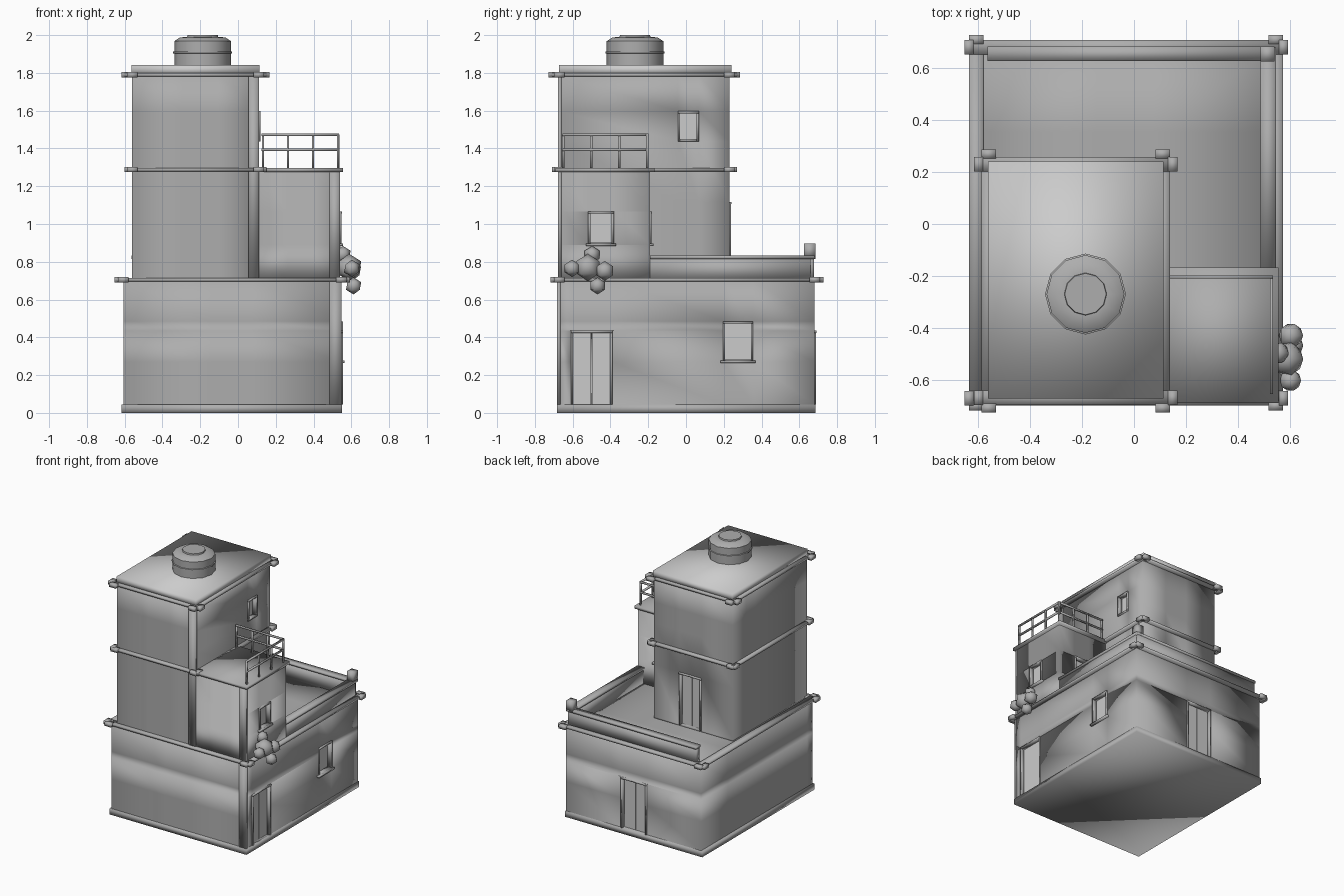
import bpy, bmesh, math
from mathutils import Matrix

if "Cube" in bpy.data.objects:
    bpy.data.objects.remove(bpy.data.objects["Cube"])


def material(name, v):
    m = bpy.data.materials.new(name)
    m.diffuse_color = (v, v, v, 1)
    m.use_nodes = True
    m.node_tree.nodes["Principled BSDF"].inputs["Base Color"].default_value = m.diffuse_color
    return m


PLASTER = material("dark_plaster", .42)
LIGHT = material("light_grey", .8)


# Soft shading across every edge, except for flat panes and door leaves
def make(name, bm, smooth=True, mat=PLASTER):
    for f in bm.faces:
        f.smooth = smooth
    me = bpy.data.meshes.new(name)
    bm.to_mesh(me)
    bm.free()
    me.materials.append(mat)
    ob = bpy.data.objects.new(name, me)
    bpy.context.collection.objects.link(ob)
    return ob


def add_box(bm, x0, x1, y0, y1, z0, z1):
    m = Matrix.Translation(((x0 + x1) / 2, (y0 + y1) / 2, (z0 + z1) / 2))
    bmesh.ops.create_cube(bm, size=1, matrix=m @ Matrix.Diagonal((x1 - x0, y1 - y0, z1 - z0, 1)))


def boxes(name, items, smooth=True, mat=PLASTER):
    bm = bmesh.new()
    for b in items:
        add_box(bm, *b)
    return make(name, bm, smooth, mat)


# Frame, sill and pane or leaves of one opening in a wall facing +axis
def fittings(name, axis, pos, c, w, z0, z1, door, sill):
    def b(u0, u1, n0, n1, a, d):
        if axis == 'x':
            return (pos + n0, pos + n1, u0, u1, a, d)
        return (u0, u1, pos + n0, pos + n1, a, d)
    l, r, t = c - w / 2, c + w / 2, .012
    frame = [b(l, l + t, -.03, .008, z0, z1), b(r - t, r, -.03, .008, z0, z1),
             b(l, r, -.03, .01, z1 - t, z1)]
    if not door:
        frame.append(b(l, r, -.03, .008, z0, z0 + t))
    if sill:
        frame.append(b(l - .013, r + .013, -.02, .017, z0 - .006, z0 + .008))
    boxes(name + "_frame", frame)
    if door:
        boxes(name + "_leaves", [b(l + t, c - .002, -.04, -.02, z0, z1 - t),
                                 b(c + .002, r - t, -.04, -.02, z0, z1 - t)], False, LIGHT)
    else:
        boxes(name + "_pane", [b(l + t, r - t, -.04, -.024, z0 + t, z1 - t)], False, LIGHT)


# Volume whose walls are split round each opening and pushed in there
def volume(name, box, openings):
    bm = bmesh.new()
    add_box(bm, *box)
    for _, axis, pos, c, w, z0, z1, door, sill in openings:
        u = 1 if axis == 'x' else 0
        for i, v in ((u, c - w / 2), (u, c + w / 2), (2, z0), (2, z1)):
            p = [0, 0, 0]
            p[i] = 1
            co = [v * k for k in p]
            bmesh.ops.bisect_plane(bm, geom=bm.verts[:] + bm.edges[:] + bm.faces[:],
                                   plane_co=co, plane_no=p)
    for o in openings:
        _, axis, pos, c, w, z0, z1 = o[:7]
        n, u = (0, 1) if axis == 'x' else (1, 0)
        hit = []
        for f in bm.faces:
            m = f.calc_center_median()
            if abs(m[n] - pos) < 1e-4 and abs(m[u] - c) < w / 2 and z0 < m.z < z1:
                hit.append(f)
        res = bmesh.ops.extrude_face_region(bm, geom=hit)
        bmesh.ops.delete(bm, geom=hit, context='FACES')
        for v in res['geom']:
            if isinstance(v, bmesh.types.BMVert):
                v.co[n] -= .035
        fittings(*o)
    bmesh.ops.recalc_face_normals(bm, faces=bm.faces)
    make(name, bm)


volume("ground_floor", (-.605, .547, -.675, .68, .02, .705), [
    ("side_door", 'x', .547, -.50, .22, .045, .435, True, False),
    ("side_window", 'x', .547, .275, .16, .27, .485, False, True),
    ("back_door", 'y', .68, -.035, .22, .045, .435, True, False)])
volume("tower", (-.56, .11, -.67, .23, .70, 1.79), [
    ("terrace_door", 'y', .23, -.20, .19, .715, 1.117, True, False),
    ("tower_window", 'x', .11, .0125, .11, 1.437, 1.597, False, False)])
volume("side_room", (.10, .54, -.67, -.19, .70, 1.285), [
    ("room_window", 'x', .54, -.45, .135, .89, 1.067, False, True),
    ("room_back_window", 'y', -.19, .33, .135, .89, 1.067, False, True)])
boxes("plinth", [(-.617, .55, -.683, .685, 0, .045)])

# Corner pilasters on the front
boxes("corner_pilasters", [(.485, .548, -.682, -.665, .045, .70),
                           (.055, .112, -.678, -.66, .70, 1.78),
                           (.485, .541, -.677, -.66, .70, 1.28)])


# String courses: crossed bars with thicker block ends
def course(name, x0, x1, y0, y1, z, over):
    h, w, e, k = .009, .028, .035, .014
    b = []
    for y in (y0, y1):
        b += [(x0 - over + .01, x1 + over - .01, y - w, y + w, z - h, z + h),
              (x0 - over, x0 - over + e, y - w, y + w, z - k, z + k),
              (x1 + over - e, x1 + over, y - w, y + w, z - k, z + k)]
    for x in (x0, x1):
        b += [(x - w, x + w, y0 - over + .01, y1 + over - .01, z - h, z + h),
              (x - w, x + w, y0 - over, y0 - over + e, z - k, z + k),
              (x - w, x + w, y1 + over - e, y1 + over, z - k, z + k)]
    boxes(name, b)


course("lower_course", -.608, .547, -.672, .682, .705, .046)
course("middle_course", -.56, .11, -.67, .23, 1.288, .04)
course("upper_course", -.56, .11, -.67, .23, 1.79, .057)

# Roof slabs
boxes("tower_roof", [(-.563, .113, -.673, .24, 1.79, 1.842)], mat=LIGHT)
boxes("side_room_roof", [(.10, .557, -.69, -.167, 1.276, 1.297)])

# Terrace parapet with caps and a corner post
boxes("parapet", [(-.56, .53, .638, .677, .70, .82), (.497, .54, -.19, .66, .70, .82)])
boxes("parapet_cap", [(-.565, .54, .628, .685, .815, .832),
                      (.488, .548, -.19, .68, .815, .832)])
boxes("parapet_post", [(.488, .542, .626, .685, .82, .897)])

# Balcony railing
t = .006
rail = []
for z in (1.393, 1.472):
    rail += [(.125, .536, -.205 - t, -.205 + t, z - t, z + t),
             (.53 - t, .53 + t, -.655, -.2, z - t, z + t)]
for i in range(4):
    x, y = .132 + i * .1327, -.65 + i * .1483
    rail.append((x - t, x + t, -.205 - t, -.205 + t, 1.29, 1.475))
    if i < 3:
        rail.append((.53 - t, .53 + t, y - t, y + t, 1.29, 1.475))
boxes("balcony_railing", rail)

# Water tank: turned profile
profile = [(0, 1.835), (.15, 1.835), (.15, 1.902), (.156, 1.904), (.156, 1.912),
           (.15, 1.914), (.15, 1.968), (.12, 1.988), (.082, 1.99), (.08, 2.0), (0, 2.0)]
bm = bmesh.new()
vs = [bm.verts.new((r, 0, z)) for r, z in profile]
es = [bm.edges.new(p) for p in zip(vs, vs[1:])]
bmesh.ops.spin(bm, geom=vs + es, cent=(0, 0, 0), axis=(0, 0, 1),
               angle=math.tau, steps=12, use_duplicate=False)
bmesh.ops.remove_doubles(bm, verts=bm.verts, dist=1e-4)
bmesh.ops.recalc_face_normals(bm, faces=bm.faces)
tank = make("water_tank", bm)
tank.data.set_sharp_from_angle(angle=math.radians(35))
tank.location = (-.187, -.27, 0)

# Hanging plant under the room window
bm = bmesh.new()
for x, y, z, r in [(.555, -.497, .838, .046), (.588, -.52, .77, .072), (.603, -.603, .765, .046),
                   (.605, -.43, .752, .052), (.612, -.468, .672, .045)]:
    bmesh.ops.create_icosphere(bm, subdivisions=1, radius=r, matrix=Matrix.Translation((x, y, z)))
make("hanging_plant", bm)
